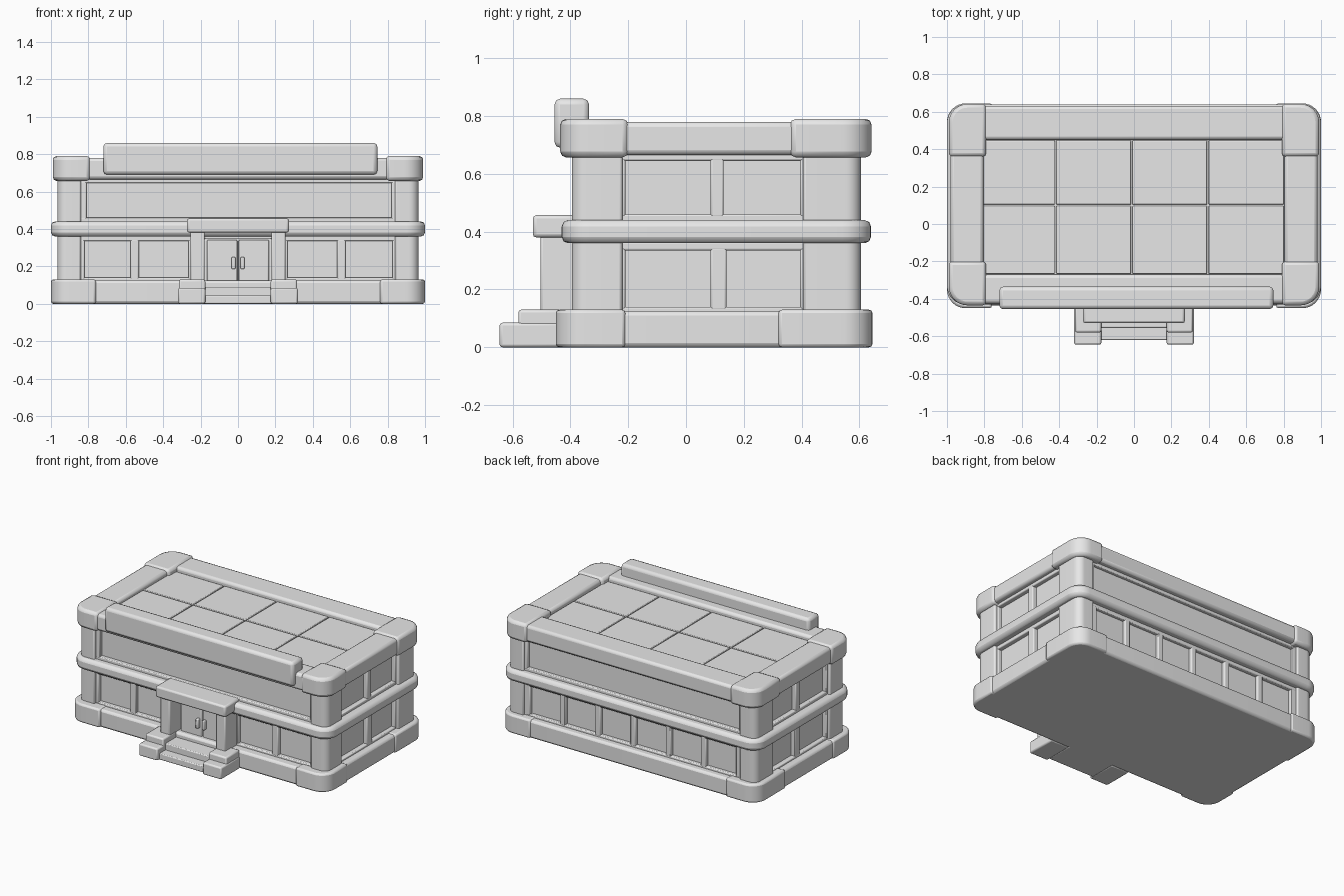
import bpy, bmesh, math

if "Cube" in bpy.data.objects:
    bpy.data.objects.remove(bpy.data.objects["Cube"])

stone = bpy.data.materials.new("light_grey_stone")
stone.diffuse_color = (0.8, 0.8, 0.8, 1)
stone.use_nodes = True
stone.node_tree.nodes["Principled BSDF"].inputs["Base Color"].default_value = stone.diffuse_color


def finish(name, bm, bevel=0.0, segs=2):
    """Turn a bmesh into a grey object with softened edges."""
    bmesh.ops.recalc_face_normals(bm, faces=bm.faces)
    me = bpy.data.meshes.new(name)
    bm.to_mesh(me)
    bm.free()
    ob = bpy.data.objects.new(name, me)
    bpy.context.collection.objects.link(ob)
    me.materials.append(stone)
    if bevel:
        m = ob.modifiers.new("soft_edges", 'BEVEL')
        m.width, m.segments, m.limit_method = bevel, segs, 'ANGLE'
        m.angle_limit = math.radians(40)
    bpy.ops.object.select_all(action='DESELECT')
    ob.select_set(True)
    bpy.context.view_layer.objects.active = ob
    bpy.ops.object.shade_smooth_by_angle(angle=math.radians(35))
    return ob


def box(name, x0, x1, y0, y1, z0, z1, bevel=0.008):
    bm = bmesh.new()
    bmesh.ops.create_cube(bm, size=1)
    for v in bm.verts:
        v.co = ((x0 + x1) / 2 + v.co.x * (x1 - x0),
                (y0 + y1) / 2 + v.co.y * (y1 - y0),
                (z0 + z1) / 2 + v.co.z * (z1 - z0))
    return finish(name, bm, bevel)


def outline(x0, x1, y0, y1, radii, n=8):
    """Rounded rectangle; radii run front-left, front-right, back-right, back-left."""
    pts = []
    corners = ((x0, y0, 1, 1), (x1, y0, -1, 1), (x1, y1, -1, -1), (x0, y1, 1, -1))
    for i, (cx, cy, sx, sy) in enumerate(corners):
        r = radii[i]
        if r == 0:
            pts.append((cx, cy))
            continue
        for k in range(n + 1):
            a = math.pi + i * math.pi / 2 + k / n * math.pi / 2
            pts.append((cx + sx * r + r * math.cos(a), cy + sy * r + r * math.sin(a)))
    return pts


def slab(name, x0, x1, y0, y1, z0, z1, radii, bevel=0.015):
    bm = bmesh.new()
    vs = [bm.verts.new((x, y, z0)) for x, y in outline(x0, x1, y0, y1, radii)]
    face = bm.faces.new(vs)
    top = bmesh.ops.extrude_face_region(bm, geom=[face])["geom"]
    for v in top:
        if isinstance(v, bmesh.types.BMVert):
            v.co.z = z1
    # keep the bottom cap so the slab is closed
    if not any(all(abs(v.co.z - z0) < 1e-6 for v in f.verts) for f in bm.faces):
        bm.faces.new(vs)
    return finish(name, bm, bevel)


def corner_blocks(name, xi, xo, yf, yb, yfi, ybi, z0, z1, r, bevel=0.015):
    """Four blocks, each rounded on its outer corner."""
    for side, tag in ((-1, "left"), (1, "right")):
        xa, xb = sorted((side * xi, side * xo))
        front = (r, 0, 0, 0) if side < 0 else (0, r, 0, 0)
        back = (0, 0, 0, r) if side < 0 else (0, 0, r, 0)
        slab(f"{name}_front_{tag}", xa, xb, yf, yfi, z0, z1, front, bevel)
        slab(f"{name}_back_{tag}", xa, xb, ybi, yb, z0, z1, back, bevel)


# Plinth with slightly proud corner stones
slab("plinth", -0.99, 0.99, -0.437, 0.637, 0, 0.125, (0.1,) * 4)
corner_blocks("plinth_corner", 0.76, 1.0, -0.45, 0.645, -0.21, 0.32, 0, 0.13, 0.1, 0.012)

# Glazed core and rounded corner columns
box("window_core", -0.915, 0.915, -0.35, 0.565, 0.1, 0.7, 0)
corner_blocks("corner_column", 0.84, 0.965, -0.395, 0.605, -0.22, 0.405, 0.1, 0.7, 0.05, 0.01)

# Floor band
slab("floor_band", -1.0, 1.0, -0.43, 0.64, 0.36, 0.44, (0.1,) * 4, 0.022)


# Window frames: sills, heads and mullions on every side
def frames(name, u0, u1, z0, z1, openings, put):
    put(name + "_sill", u0, u1, z0 - 0.03, z0)
    put(name + "_head", u0, u1, z1, z1 + 0.03)
    edges = [u0] + [u for o in openings for u in o] + [u1]
    for a, b in zip(edges[::2], edges[1::2]):
        if b - a > 0.004:
            put(name + "_mullion", a, b, z0 - 0.01, z1 + 0.01)


def front(n, a, b, z0, z1):
    box(n, a, b, -0.378, -0.33, z0, z1, 0.006)


def back(n, a, b, z0, z1):
    box(n, a, b, 0.54, 0.59, z0, z1, 0.006)


lower, upper = (0.14, 0.335), (0.46, 0.645)
frames("front_lower", -0.85, 0.85, *lower,
       [(-0.82, -0.575), (-0.53, -0.265), (0.265, 0.53), (0.575, 0.825)], front)
frames("front_upper", -0.85, 0.85, *upper, [(-0.81, 0.82)], front)
step = 1.64 / 6
frames("back_lower", -0.85, 0.85, *lower,
       [(-0.82 + i * step + 0.02, -0.82 + (i + 1) * step - 0.02) for i in range(6)], back)
frames("back_upper", -0.85, 0.85, *upper, [(-0.82, 0.82)], back)
for s, tag in ((-1, "left"), (1, "right")):
    def side(n, a, b, z0, z1):
        x0, x1 = sorted((s * 0.89, s * 0.945))
        box(n, x0, x1, a, b, z0, z1, 0.006)
    frames(tag + "_lower", -0.225, 0.41, *lower, [(-0.21, 0.085), (0.14, 0.395)], side)
    frames(tag + "_upper", -0.225, 0.41, *upper, [(-0.21, 0.085), (0.13, 0.395)], side)

# Parapet ring, proud corner caps and tiled flat roof
slab("roof_deck", -0.95, 0.95, -0.4, 0.6, 0.67, 0.735, (0.1,) * 4, 0)
box("parapet_front", -0.85, 0.85, -0.425, -0.27, 0.665, 0.78, 0.018)
box("parapet_back", -0.85, 0.85, 0.45, 0.632, 0.665, 0.78, 0.018)
for s, tag in ((-1, "left"), (1, "right")):
    x0, x1 = sorted((s * 0.805, s * 0.98))
    box("parapet_" + tag, x0, x1, -0.3, 0.5, 0.665, 0.78, 0.018)
corner_blocks("parapet_cap", 0.79, 0.99, -0.435, 0.642, -0.2, 0.36, 0.657, 0.79, 0.1, 0.02)
xs, ys = (-0.81, -0.42, -0.012, 0.395, 0.805), (-0.27, 0.1, 0.45)
for i in range(4):
    for j in range(2):
        box("roof_tile", xs[i] + 0.004, xs[i + 1] - 0.004,
            ys[j] + 0.004, ys[j + 1] - 0.004, 0.72, 0.75, 0.004)

# Blank sign board on the front parapet
box("sign_board", -0.72, 0.745, -0.455, -0.335, 0.69, 0.86, 0.02)

# Entrance: canopy, pillars, doors and handles
box("canopy", -0.272, 0.272, -0.53, -0.36, 0.38, 0.457, 0.012)
for s, tag in ((-1, "left"), (1, "right")):
    def mirrored(n, a, b, *rest):
        x0, x1 = sorted((s * a, s * b))
        box(n + "_" + tag, x0, x1, *rest)
    mirrored("entrance_pillar", 0.178, 0.253, -0.503, -0.34, 0.1, 0.39, 0.008)
    mirrored("door_leaf", 0.004, 0.165, -0.4, -0.34, 0.09, 0.342, 0.006)
    mirrored("door_handle", 0.014, 0.034, -0.425, -0.39, 0.185, 0.25, 0.005)
    mirrored("stair_cheek_low", 0.175, 0.32, -0.645, -0.43, 0, 0.085, 0.01)
    mirrored("stair_cheek_high", 0.175, 0.315, -0.58, -0.43, 0, 0.13, 0.01)
box("door_head", -0.18, 0.18, -0.41, -0.34, 0.345, 0.39, 0.004)

# Entrance steps
box("step_low", -0.18, 0.18, -0.62, -0.4, 0, 0.045, 0.006)
box("step_high", -0.18, 0.18, -0.555, -0.38, 0, 0.09, 0.006)
